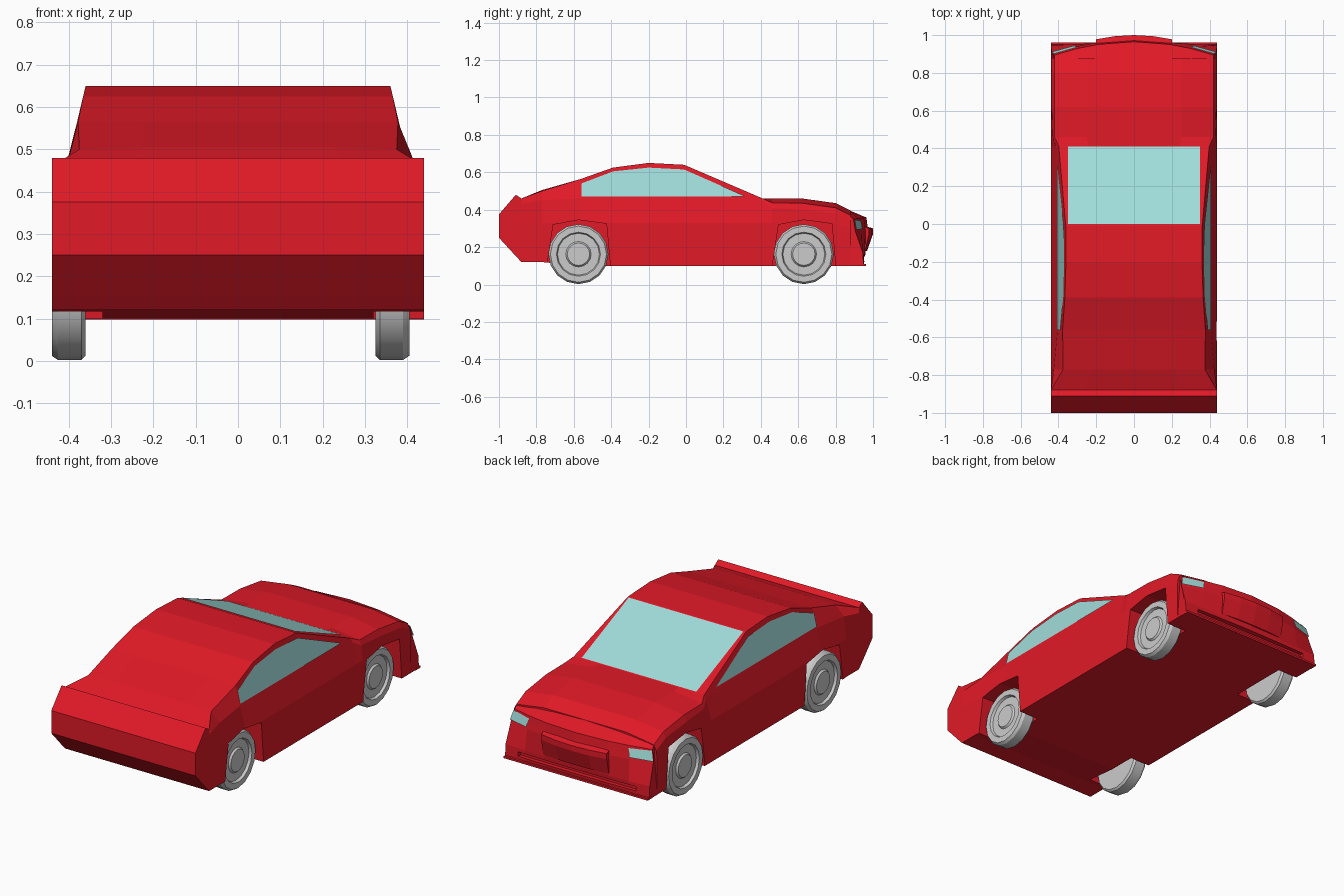
import bpy, bmesh, math

if "Cube" in bpy.data.objects:
    bpy.data.objects.remove(bpy.data.objects["Cube"])

RED = bpy.data.materials.new("red_paint")
RED.diffuse_color = (0.75, 0.01, 0.02, 1)
RED.use_nodes = True
RED.node_tree.nodes["Principled BSDF"].inputs["Base Color"].default_value = RED.diffuse_color
GLASS = bpy.data.materials.new("glass")
GLASS.diffuse_color = (0.35, 0.72, 0.70, 1)
GLASS.use_nodes = True
GLASS.node_tree.nodes["Principled BSDF"].inputs["Base Color"].default_value = GLASS.diffuse_color


def make(name, bm, mat=None):
    bmesh.ops.recalc_face_normals(bm, faces=bm.faces[:])
    me = bpy.data.meshes.new(name)
    bm.to_mesh(me)
    bm.free()
    ob = bpy.data.objects.new(name, me)
    bpy.context.collection.objects.link(ob)
    if mat:
        me.materials.append(mat)
    return ob


def loft(name, rings, mat=None):
    """Skin closed rings of equal length and cap both ends."""
    bm = bmesh.new()
    rows = [[bm.verts.new(p) for p in r] for r in rings]
    n = len(rows[0])
    for a, b in zip(rows, rows[1:]):
        for i in range(n):
            j = (i + 1) % n
            bm.faces.new((a[i], a[j], b[j], b[i]))
    bm.faces.new(rows[0])
    bm.faces.new(rows[-1])
    return make(name, bm, mat)


def panel(name, pts, mat, outward):
    bm = bmesh.new()
    f = bm.faces.new([bm.verts.new(p) for p in pts])
    f.normal_update()
    if f.normal.dot(outward) < 0:
        f.normal_flip()
    me = bpy.data.meshes.new(name)
    bm.to_mesh(me)
    bm.free()
    me.materials.append(mat)
    bpy.context.collection.objects.link(bpy.data.objects.new(name, me))


def box(name, x, y0, y1, z0, z1, mat=None):
    sec = [(y0, z0), (y1, z0), (y1, z1), (y0, z1)]
    return loft(name, [[(s, y, z) for y, z in sec] for s in (-x, x)], mat)


def cut(ob, cutter):
    cutter.hide_render = True
    cutter.hide_set(True)
    m = ob.modifiers.new("cut", 'BOOLEAN')
    m.operation = 'DIFFERENCE'
    m.solver = 'EXACT'
    m.object = cutter


# Main shell: stations of y, floor z, crease z, shoulder x/z, top edge x/z, centre z
stations = [
    (-1.00, .25, .30, .44, .34, .44, .375, .375),
    (-.91, .152, .33, .44, .42, .44, .48, .48),
    (-.88, .12, .33, .44, .43, .44, .46, .46),
    (-.77, .12, .33, .425, .45, .375, .50, .505),
    (-.56, .10, .33, .405, .46, .378, .565, .565),
    (-.39, .10, .33, .405, .46, .366, .625, .625),
    (-.20, .10, .33, .405, .46, .36, .65, .65),
    (-.01, .10, .33, .405, .46, .361, .64, .64),
    (.41, .10, .33, .412, .44, .398, .46, .46),
    (.46, .10, .33, .43, .41, .42, .437, .46),
    (.62, .10, .33, .435, .40, .42, .435, .46),
    (.80, .10, .32, .435, .38, .42, .41, .435),
    (.88, .10, .30, .435, .34, .42, .37, .395),
]
rings = []
for y, zb, zm, xs, zs, wt, zt, zc in stations:
    half = [(.44, zb), (.44, zm), (xs, zs), (wt, zt), (.6 * wt, zc)]
    rings.append([(x, y, z) for x, z in half] +
                 [(-x, y, z) for x, z in reversed(half)])
body = loft("body_shell", rings, RED)

# Curved nose: profile of y, z, sweep-back, half width, edge drop
nose_profile = [(.87, .398, 0, .42, .025), (.965, .358, .07, .42, .008),
                (.97, .315, .07, .43, 0), (.975, .285, .07, .435, 0),
                (.96, .17, .015, .44, 0), (.95, .10, 0, .44, 0),
                (.87, .10, 0, .44, 0)]


def swept(profile, f):
    return [(w * f, y - k * f * f, z - d * f * f) for y, z, k, w, d in profile]


nose = loft("front_bumper",
            [swept(nose_profile, f) for f in (-1, -.72, -.45, 0, .45, .72, 1)], RED)
cut(nose, box("air_slot_cutter", .36, .93, 1.0, .125, .15))

# Central nose strip and lower lip
strip = [(.95, .315, .01, .2, 0), (1.0, .30, .022, .2, 0),
         (1.0, .27, .022, .2, 0), (.968, .18, .01, .2, 0), (.94, .18, 0, .2, 0)]
loft("nose_strip", [swept(strip, f) for f in (-1, -.5, 0, .5, 1)], RED)
box("front_lip", .44, .92, .962, .098, .109, RED)

# Windscreen
panel("windscreen", [(-.35, 0, .641), (.35, 0, .641),
                     (.35, .41, .465), (-.35, .41, .465)], GLASS, (0, 0, 1))

window = [(-.56, .47), (-.56, .54), (-.39, .605), (-.2, .625), (-.01, .615), (.32, .47)]
arch = [(-.165, .05), (-.165, .12), (-.135, .32), (0, .345), (.15, .325), (.17, .10), (.17, .05)]
tyre = [(0, 0), (.15, 0), (.16, .01), (.16, .065), (.15, .08), (.118, .08),
        (.112, .066), (.068, .066), (.06, .076), (0, .076)]


def wheel(name, x, y, s):
    bm = bmesh.new()
    vs = [bm.verts.new((x + s * (t - .04), y, .162 + r)) for r, t in tyre]
    es = [bm.edges.new(p) for p in zip(vs, vs[1:])]
    bmesh.ops.spin(bm, geom=vs + es, cent=(x, y, .162), axis=(1, 0, 0),
                   angle=math.tau, steps=16, use_merge=True)
    bmesh.ops.remove_doubles(bm, verts=bm.verts[:], dist=1e-5)
    ob = make(name, bm)
    bpy.ops.object.select_all(action='DESELECT')
    ob.select_set(True)
    bpy.context.view_layer.objects.active = ob
    bpy.ops.object.shade_smooth_by_angle(angle=math.radians(30))


for side, s, wx in (("right", 1, .365), ("left", -1, -.40)):
    # Side glass lies just outside the tapering cabin wall
    panel(side + "_window", [(s * (.365 + (.645 - z) * .24), y, z) for y, z in window],
          GLASS, (s, 0, 0))
    # Headlight follows the nose sweep
    lamp = []
    for f, i, dz in ((.72, 1, -.012), (1, 1, -.004), (1, 3, .008), (.72, 3, .012)):
        x, y, z = swept(nose_profile, f)[i]
        lamp.append((s * (x + .002), y + .006, z + dz))
    panel(side + "_headlight", lamp, GLASS, (0, 1, 0))
    # Wheels and wheel arches
    for end, wy in (("rear", -.575), ("front", .63)):
        wheel(f"{end}_{side}_wheel", wx, wy, s)
        cut(body, loft(f"{end}_{side}_arch_cutter",
                       [[(s * x, wy + a, z) for a, z in arch] for x in (.32, .5)]))
